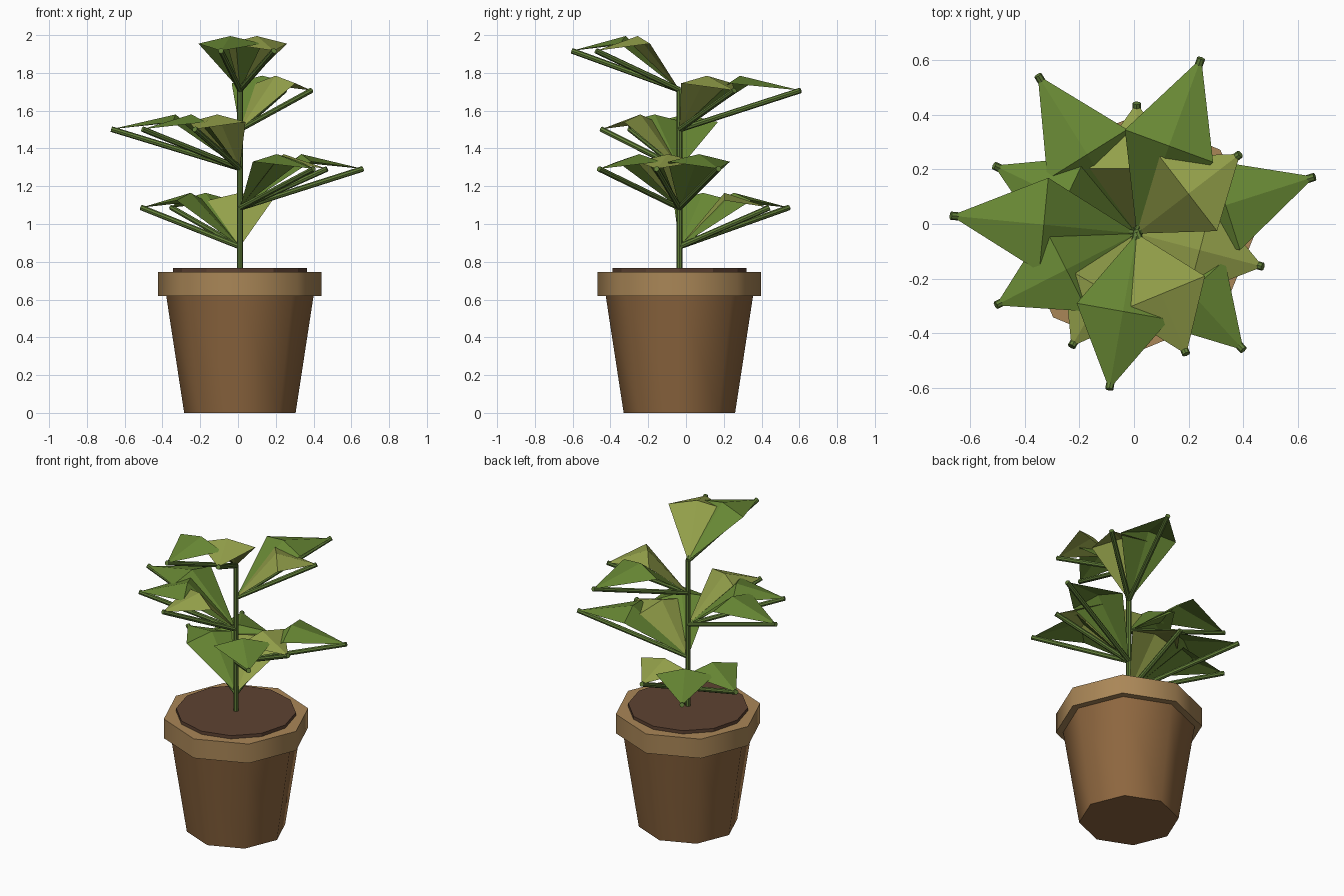
import bpy, bmesh, math
from mathutils import Vector

if "Cube" in bpy.data.objects:
    bpy.data.objects.remove(bpy.data.objects["Cube"])

CX, CY = 0.01, -0.035  # axis of pot and stem


def material(name, rgb):
    m = bpy.data.materials.new(name)
    m.diffuse_color = (*rgb, 1)
    m.use_nodes = True
    m.node_tree.nodes["Principled BSDF"].inputs["Base Color"].default_value = m.diffuse_color
    return m


POT = material("terracotta", (0.27, 0.135, 0.05))
RIM = material("rim_clay", (0.40, 0.24, 0.095))
SOIL = material("soil", (0.11, 0.055, 0.032))
STEM = material("stem_green", (0.12, 0.21, 0.04))
LEAF = material("leaf_green", (0.14, 0.25, 0.035))
YOUNG = material("leaf_young", (0.30, 0.36, 0.07))


def cone(name, r1, r2, z0, z1, sides, mat, smooth=False):
    bpy.ops.mesh.primitive_cone_add(vertices=sides, radius1=r1, radius2=r2, depth=z1 - z0,
                                    location=(CX, CY, (z0 + z1) / 2))
    ob = bpy.context.object
    ob.name = name
    ob.data.materials.append(mat)
    if smooth:
        bpy.ops.object.shade_smooth_by_angle(angle=math.radians(50))
    return ob


def stalk(name, a, b, r, mat):
    d = b - a
    bpy.ops.mesh.primitive_cylinder_add(vertices=8, radius=r, depth=d.length, location=(a + b) / 2)
    ob = bpy.context.object
    ob.name = name
    ob.rotation_euler = d.to_track_quat('Z', 'Y').to_euler()
    ob.data.materials.append(mat)


def leaf(name, base, azimuth, length, mat):
    # folded kite: base, two side corners, raised middle, drooping tip
    a = math.radians(azimuth)
    u = Vector((math.cos(a), math.sin(a), 0))
    v = Vector((-u.y, u.x, 0))
    up = Vector((0, 0, 1))
    h = length / 2
    pts = [base,
           base + u * h - v * 0.172 + up * 0.245,
           base + u * length + up * 0.207,
           base + u * h + v * 0.172 + up * 0.245,
           base + u * h + up * 0.285]
    bm = bmesh.new()
    vs = [bm.verts.new(p) for p in pts]
    for i in range(4):
        bm.faces.new((vs[i], vs[(i + 1) % 4], vs[4]))
    me = bpy.data.meshes.new(name)
    bm.to_mesh(me)
    bm.free()
    me.materials.append(mat)
    bpy.context.collection.objects.link(bpy.data.objects.new(name, me))
    stalk(name + "_stalk", base, base + u * length + up * 0.207, 0.015, STEM)


# pot
cone("pot_body", 0.295, 0.39, 0.0, 0.62, 8, POT, True)
cone("pot_rim", 0.433, 0.433, 0.62, 0.745, 8, RIM, True)
cone("soil", 0.355, 0.355, 0.70, 0.766, 12, SOIL)

# stem
cone("stem", 0.016, 0.016, 0.74, 1.715, 8, STEM)

# leaf clusters: height, then (azimuth, size)
BIG, MID, SMALL = 0.683, 0.578, 0.477
clusters = [
    (0.88, [(122, BIG), (154.5, MID), (90, SMALL)]),
    (1.085, [(17.7, BIG), (-47.5, MID), (-14.7, SMALL)]),
    (1.295, [(174.5, BIG), (207, MID), (240, SMALL)]),
    (1.50, [(69.8, BIG), (37.6, SMALL)]),
    (1.71, [(-100, MID), (-67.7, SMALL)]),
]
for i, (z, leaves) in enumerate(clusters, 1):
    for j, (az, size) in enumerate(leaves, 1):
        leaf(f"leaf_{i}_{j}", Vector((CX, CY, z)), az, size, YOUNG if size == SMALL else LEAF)
